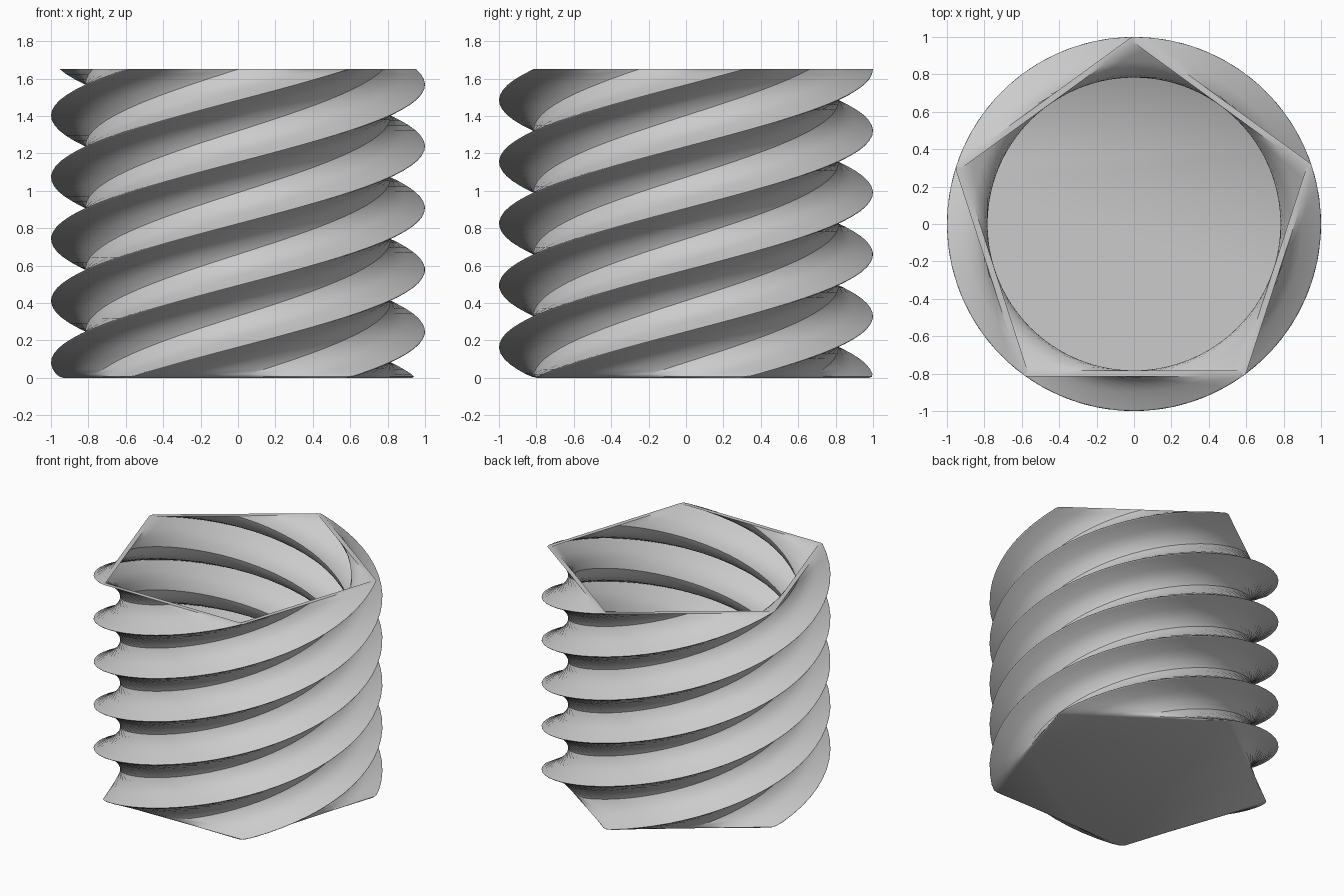
import bpy, bmesh
from math import cos, sin, pi, radians
from mathutils import Vector, Matrix

if "Cube" in bpy.data.objects:
    bpy.data.objects.remove(bpy.data.objects["Cube"], do_unlink=True)

HEIGHT, TURN = 1.65, 2 * pi      # one full turn over the height
CORNER, WALL, FLOOR = 0.04, 0.033, 0.03
SIDES, ARC, SPAN, STEPS = 5, 4, 6, 60


def pentagon(radius):
    """Rounded pentagon pointing to +y, with evenly divided sides."""
    centre = 1 - CORNER
    corners = []
    for k in range(SIDES):
        mid = pi / 2 + k * 2 * pi / SIDES
        c = Vector((cos(mid), sin(mid), 0)) * centre
        arc = []
        for j in range(ARC + 1):
            a = mid + (j / ARC - 0.5) * 2 * pi / SIDES
            arc.append(c + Vector((cos(a), sin(a), 0)) * radius)
        corners.append(arc)
    points = []
    for k, arc in enumerate(corners):
        following = corners[(k + 1) % SIDES][0]
        points += arc
        points += [arc[-1].lerp(following, i / SPAN) for i in range(1, SPAN)]
    return points


def add_ring(bm, profile, z):
    turn = Matrix.Rotation(TURN * z / HEIGHT, 3, 'Z')
    return [bm.verts.new(turn @ p + Vector((0, 0, z))) for p in profile]


def bridge(bm, a, b):
    n = len(a)
    for i in range(n):
        j = (i + 1) % n
        bm.faces.new((a[i], a[j], b[j], b[i]))


outer = pentagon(CORNER)
inner = pentagon(CORNER - WALL)

bm = bmesh.new()
# Rounded foot edge
rings = [add_ring(bm, pentagon(CORNER - 0.02), 0),
         add_ring(bm, pentagon(CORNER - 0.006), 0.006)]
# Outer wall going up, then inner wall going down to the floor
heights = [0.02 + (HEIGHT - 0.02) * i / STEPS for i in range(STEPS + 1)]
rings += [add_ring(bm, outer, z) for z in heights]
rings += [add_ring(bm, inner, z) for z in reversed(heights) if z > FLOOR + 0.01]
rings.append(add_ring(bm, inner, FLOOR))
for a, b in zip(rings, rings[1:]):
    bridge(bm, a, b)
# Underside and inside floor
bm.faces.new(rings[0][::-1])
bm.faces.new(rings[-1])
bmesh.ops.recalc_face_normals(bm, faces=bm.faces)

mesh = bpy.data.meshes.new("twisted_pot")
bm.to_mesh(mesh)
bm.free()
pot = bpy.data.objects.new("twisted_pot", mesh)
bpy.context.collection.objects.link(pot)

# Plain grey material
grey = bpy.data.materials.new("light_grey")
grey.use_nodes = True
grey.diffuse_color = (0.6, 0.6, 0.6, 1)
grey.node_tree.nodes["Principled BSDF"].inputs["Base Color"].default_value = (0.6, 0.6, 0.6, 1)
mesh.materials.append(grey)

bpy.ops.object.select_all(action='DESELECT')
pot.select_set(True)
bpy.context.view_layer.objects.active = pot
bpy.ops.object.shade_smooth_by_angle(angle=radians(35))
